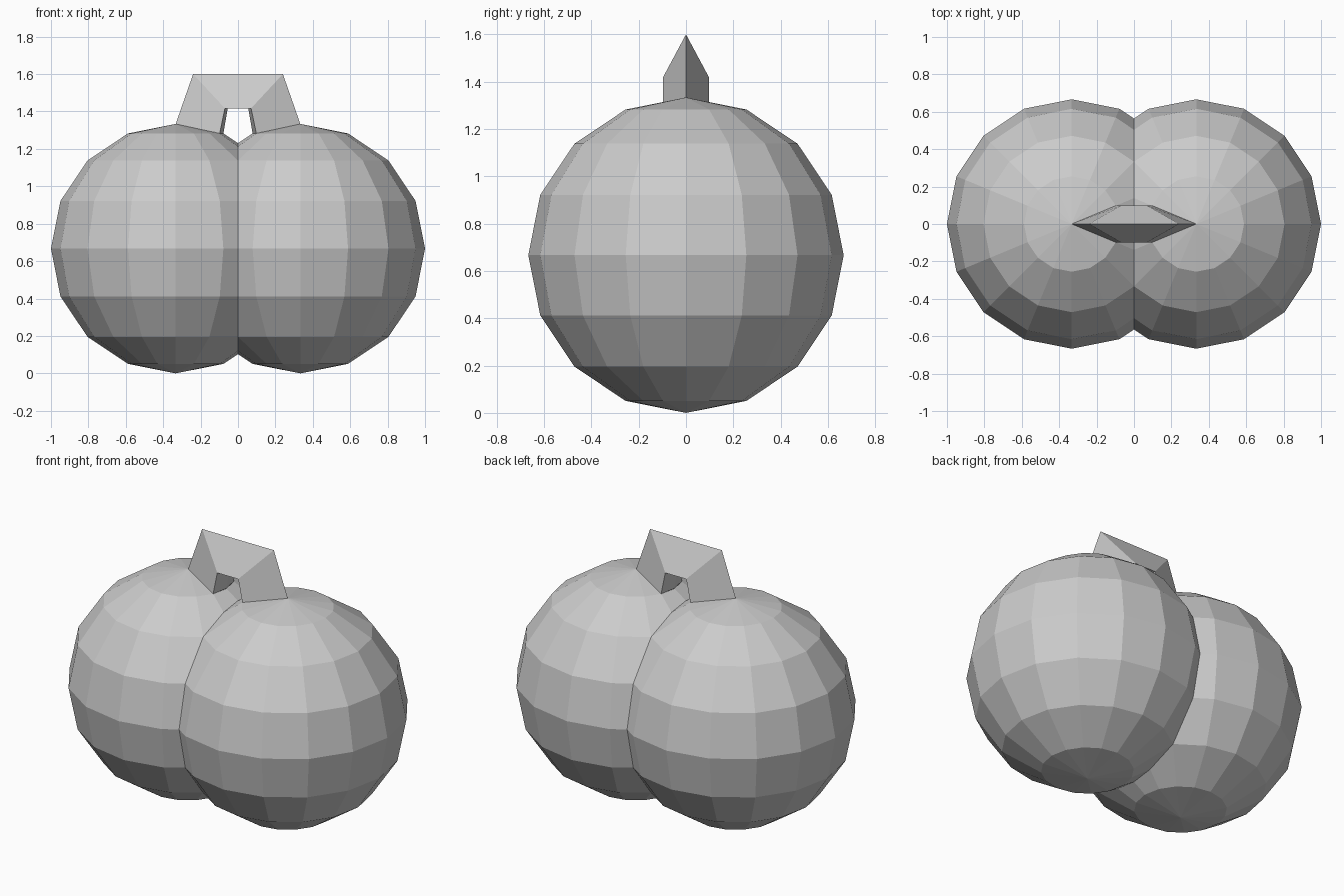
import bpy, bmesh
from mathutils import Matrix

if "Cube" in bpy.data.objects:
    bpy.data.objects.remove(bpy.data.objects["Cube"])

R, CX = 0.6667, 0.3333


def mirrored_object(name, bm):
    """Finish a right-hand half as an object mirrored across x = 0."""
    bmesh.ops.recalc_face_normals(bm, faces=bm.faces)
    mesh = bpy.data.meshes.new(name)
    bm.to_mesh(mesh)
    bm.free()
    ob = bpy.data.objects.new(name, mesh)
    bpy.context.collection.objects.link(ob)
    mod = ob.modifiers.new("mirror", 'MIRROR')
    mod.use_clip = True
    return ob


# Twin round bulbs: one sphere trimmed at the middle seam, then mirrored
bm = bmesh.new()
bmesh.ops.create_uvsphere(bm, u_segments=16, v_segments=8, radius=R,
                          matrix=Matrix.Translation((CX, 0, R)))
# Open the two cap faces that the handle grows from
cap = [f for f in bm.faces
       if f.calc_center_median().z > 1.25
       and abs(f.calc_center_median().y) < 0.06
       and f.calc_center_median().x < CX]
bmesh.ops.delete(bm, geom=cap, context='FACES_ONLY')
bmesh.ops.bisect_plane(bm, geom=bm.verts[:] + bm.edges[:] + bm.faces[:],
                       plane_co=(0, 0, 0), plane_no=(1, 0, 0),
                       clear_inner=True)
mirrored_object("bulbs", bm)

# Arched handle: a four-point section lofted from the bulb to the centre
sections = [
    [(CX, 0, 1.333), (0.098, 0.098, 1.283), (0.078, 0, 1.283), (0.098, -0.098, 1.283)],
    [(0.24, 0, 1.6), (0.07, 0.098, 1.417), (0.055, 0, 1.417), (0.07, -0.098, 1.417)],
    [(0, 0, 1.6), (0, 0.098, 1.417), (0, 0, 1.417), (0, -0.098, 1.417)],
]
bm = bmesh.new()
rings = [[bm.verts.new(p) for p in s] for s in sections]
for a, b in zip(rings, rings[1:]):
    for i in range(4):
        j = (i + 1) % 4
        bm.faces.new((a[i], a[j], b[j], b[i]))
mirrored_object("handle", bm)
